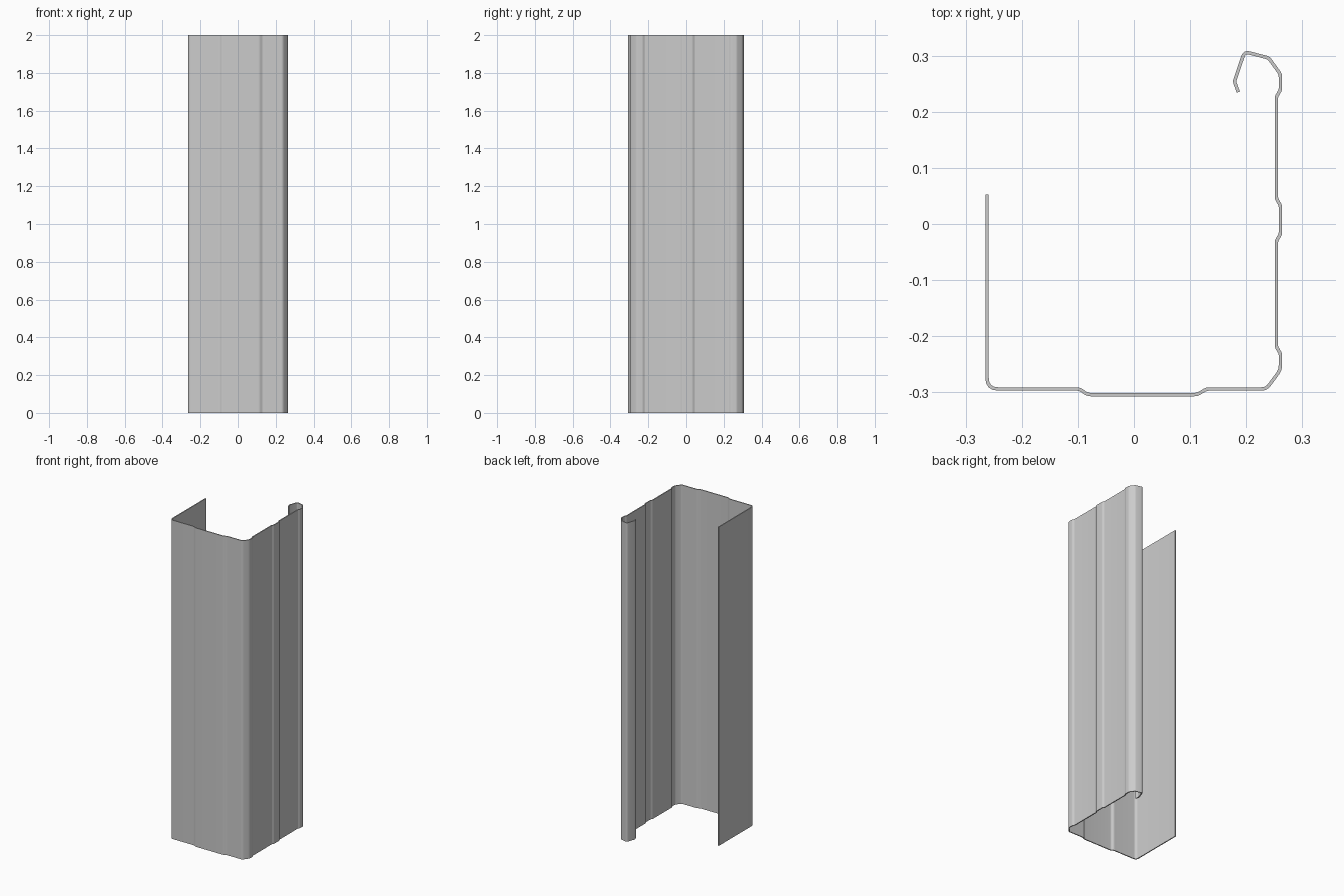
import bpy
import bmesh
from mathutils import Vector

HEIGHT = 2.0
THICKNESS = 0.006

cube = bpy.data.objects.get("Cube")
if cube:
    bpy.data.objects.remove(cube, do_unlink=True)

# Sheet centreline: x, y and bend length of each corner
CORNERS = [
    (-0.262, 0.053, 0),                                   # plain flange end
    (-0.262, -0.294, 0.02),                               # rounded corner
    (-0.097, -0.294, 0.006), (-0.083, -0.304, 0.006),     # raised web panel
    (0.113, -0.304, 0.006), (0.129, -0.294, 0.006),
    (0.236, -0.294, 0.009), (0.261, -0.260, 0.008),       # chamfered corner
    (0.261, -0.231, 0.003), (0.254, -0.219, 0.003),       # ribbed flange
    (0.254, -0.030, 0.003), (0.261, -0.018, 0.003),
    (0.261, 0.033, 0.003), (0.254, 0.045, 0.003),
    (0.254, 0.227, 0.003), (0.261, 0.239, 0.003),
    (0.261, 0.267, 0.005), (0.240, 0.296, 0.005),         # curled lip
    (0.197, 0.307, 0.009), (0.179, 0.254, 0.004),
    (0.186, 0.235, 0),
]


def bend_path(corners, steps=4):
    """Replace every inner corner with a short curved bend."""
    pts = [Vector(c[:2]) for c in corners]
    path = [pts[0]]
    for i in range(1, len(pts) - 1):
        p, size = pts[i], corners[i][2]
        a = p + (pts[i - 1] - p).normalized() * size
        b = p + (pts[i + 1] - p).normalized() * size
        for k in range(steps + 1):
            t = k / steps
            path.append(a * (1 - t) ** 2 + p * 2 * t * (1 - t) + b * t * t)
    path.append(pts[-1])
    return path


# Galvanised steel
steel = bpy.data.materials.new("grey_steel")
steel.use_nodes = True
colour = (0.6, 0.6, 0.6, 1)
steel.diffuse_color = colour
steel.node_tree.nodes["Principled BSDF"].inputs["Base Color"].default_value = colour

# Folded sheet, extruded upward
bm = bmesh.new()
verts = [bm.verts.new((p.x, p.y, 0)) for p in bend_path(CORNERS)]
edges = [bm.edges.new(pair) for pair in zip(verts, verts[1:])]
new = bmesh.ops.extrude_edge_only(bm, edges=edges)["geom"]
top = [g for g in new if isinstance(g, bmesh.types.BMVert)]
bmesh.ops.translate(bm, verts=top, vec=(0, 0, HEIGHT))
bmesh.ops.recalc_face_normals(bm, faces=bm.faces)
mesh = bpy.data.meshes.new("folded_profile")
bm.to_mesh(mesh)
bm.free()
mesh.materials.append(steel)
profile = bpy.data.objects.new("folded_profile", mesh)
bpy.context.collection.objects.link(profile)

# Sheet thickness, centred on the path
bpy.ops.object.select_all(action="DESELECT")
profile.select_set(True)
bpy.context.view_layer.objects.active = profile
solid = profile.modifiers.new("sheet_thickness", "SOLIDIFY")
solid.thickness = THICKNESS
solid.offset = 0
solid.use_even_offset = True
bpy.ops.object.modifier_apply(modifier=solid.name)
bpy.ops.object.shade_smooth_by_angle(angle=0.5)
